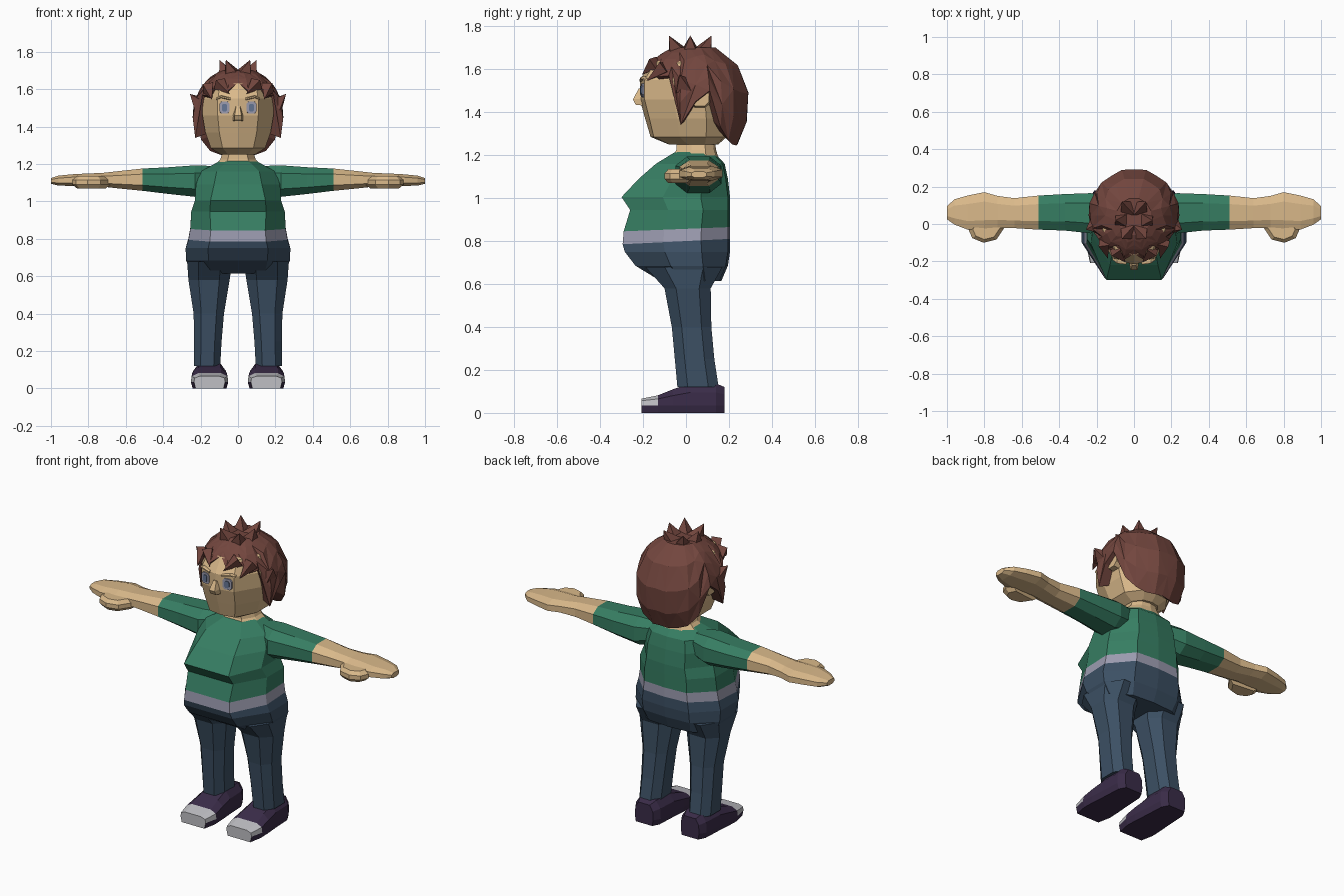
import bpy, bmesh, math
from mathutils import Vector

if "Cube" in bpy.data.objects:
    bpy.data.objects.remove(bpy.data.objects["Cube"])

COLOURS = {
    "skin": (0.70, 0.485, 0.255), "shirt_green": (0.037, 0.205, 0.122),
    "hem_lilac": (0.33, 0.33, 0.43), "jeans_blue": (0.045, 0.08, 0.127),
    "hair_brown": (0.17, 0.061, 0.048), "shoe_purple": (0.042, 0.025, 0.065),
    "toe_white": (0.52, 0.52, 0.55), "eye_blue": (0.13, 0.18, 0.30),
}
MATS = {}
for name, c in COLOURS.items():
    MATS[name] = bpy.data.materials.new(name)
    MATS[name].diffuse_color = (*c, 1)


def finish(bm, name, mats, rule=None):
    """Turn a bmesh into an object; rule(face centre) picks the material."""
    bmesh.ops.recalc_face_normals(bm, faces=bm.faces)
    for f in bm.faces:
        f.material_index = rule(f.calc_center_median()) if rule else 0
    me = bpy.data.meshes.new(name)
    bm.to_mesh(me)
    bm.free()
    for m in mats:
        me.materials.append(MATS[m])
    ob = bpy.data.objects.new(name, me)
    bpy.context.collection.objects.link(ob)
    return ob


def loft(name, rings, mats, rule=None):
    """Skin a list of equal-length point rings and cap both ends."""
    bm = bmesh.new()
    vs = [[bm.verts.new(p) for p in r] for r in rings]
    n = len(vs[0])
    for a, b in zip(vs, vs[1:]):
        for i in range(n):
            bm.faces.new((a[i], a[(i + 1) % n], b[(i + 1) % n], b[i]))
    bm.faces.new(vs[0])
    bm.faces.new(vs[-1])
    return finish(bm, name, mats, rule)


def body_ring(z, hw, yf, yb, fx=0.57, tilt=0.0, bulge=0.0):
    """Ten-sided horizontal section with a broad front and back."""
    d = yb - yf
    half = [(fx * hw, yf + bulge), (hw, yf + 0.38 * d), (hw, yb - 0.27 * d), (0.55 * hw, yb - 0.01)]
    pts = [(0, yf)] + half + [(0, yb)] + [(-x, y) for x, y in reversed(half)]
    return [(x, y, z + tilt * y) for x, y in pts]


def octagon(c, u, v, k=0.5):
    """Chamfered rectangle around c with half axes u and v."""
    c, u, v = Vector(c), Vector(u), Vector(v)
    return [c + u * a + v * b for a, b in
            ((1, -k), (1, k), (k, 1), (-k, 1), (-1, k), (-1, -k), (-k, -1), (k, -1))]


def spike(bm, base, tip, r):
    """Four-sided hair tuft."""
    base, tip = Vector(base), Vector(tip)
    d = (tip - base).normalized()
    u = d.orthogonal().normalized()
    w = d.cross(u)
    ring = [bm.verts.new(base + r * (u * math.cos(t) + w * math.sin(t)))
            for t in (0, math.pi / 2, math.pi, 1.5 * math.pi)]
    top = bm.verts.new(tip)
    for i in range(4):
        bm.faces.new((ring[i], ring[(i + 1) % 4], top))
    bm.faces.new(ring)


# Torso: shirt, hem band and hips in one skin
loft("torso", [
    body_ring(1.215, 0.10, -0.05, 0.13),
    body_ring(1.16, 0.20, -0.14, 0.18),
    body_ring(1.09, 0.225, -0.22, 0.195),
    body_ring(1.005, 0.23, -0.30, 0.205, 0.64),
    body_ring(0.945, 0.25, -0.26, 0.205, 0.6),
    body_ring(0.857, 0.255, -0.29, 0.205, tilt=0.04),
    body_ring(0.80, 0.265, -0.295, 0.205, tilt=0.05),
    body_ring(0.75, 0.28, -0.285, 0.205),
    body_ring(0.685, 0.278, -0.235, 0.195),
    body_ring(0.615, 0.25, -0.12, 0.165),
], ["shirt_green", "hem_lilac", "jeans_blue"],
    lambda c: 0 if c.z > 0.87 else 1 if c.z > 0.80 else 2)

# Neck and head
loft("neck", [body_ring(1.19, 0.13, -0.06, 0.15), body_ring(1.225, 0.095, -0.045, 0.14),
              body_ring(1.30, 0.07, -0.04, 0.13)], ["skin"])
loft("head", [
    body_ring(1.25, 0.09, -0.08, 0.15),
    body_ring(1.285, 0.145, -0.165, 0.19, bulge=0.015),
    body_ring(1.37, 0.175, -0.19, 0.20, bulge=0.02),
    body_ring(1.46, 0.19, -0.215, 0.20, bulge=0.022),
    body_ring(1.55, 0.19, -0.215, 0.20, bulge=0.022),
    body_ring(1.63, 0.165, -0.165, 0.18, bulge=0.02),
    body_ring(1.67, 0.10, -0.08, 0.12),
], ["skin"])
loft("nose", [[(-0.03, -0.19, 1.43), (0.03, -0.19, 1.43), (0.018, -0.235, 1.435), (-0.018, -0.235, 1.435)],
              [(-0.03, -0.19, 1.465), (0.03, -0.19, 1.465), (0.018, -0.247, 1.46), (-0.018, -0.247, 1.46)],
              [(-0.015, -0.19, 1.51), (0.015, -0.19, 1.51), (0.01, -0.22, 1.51), (-0.01, -0.22, 1.51)]], ["skin"])

# Hair shell: each azimuth runs from the crown down to its own edge height
EDGE = [1.635, 1.59, 1.635, 1.565, 1.57, 1.34, 1.45, 1.50, 1.33, 1.27, 1.25, 1.245, 1.25]
bm = bmesh.new()
LEVELS = 5


def hair_point(k, t):
    i = min(k, 24 - k)
    a = math.radians(15 * k)
    edge = math.asin(max(-1, min(1, (EDGE[i] - 1.46) / 0.26)))
    e = math.radians(68) * (1 - t) + edge * t
    c = math.cos(e) ** (1 if e > 0 else 0.45)
    c *= 1 if k % 2 else 0.97
    ry = 0.285 if math.cos(a) > 0 else 0.255
    return (0.25 * c * math.sin(a), 0.045 - ry * c * math.cos(a), 1.46 + 0.26 * math.sin(e))


cols = [[bm.verts.new(hair_point(k, j / (LEVELS - 1))) for j in range(LEVELS)] for k in range(24)]
crown, core = bm.verts.new((0, 0.03, 1.70)), bm.verts.new((0, 0.05, 1.42))
for k in range(24):
    a, b = cols[k], cols[(k + 1) % 24]
    bm.faces.new((crown, a[0], b[0]))
    bm.faces.new((core, b[-1], a[-1]))
    for j in range(LEVELS - 1):
        if (j + k) % 2:
            bm.faces.new((a[j], a[j + 1], b[j + 1]))
            bm.faces.new((a[j], b[j + 1], b[j]))
        else:
            bm.faces.new((a[j], a[j + 1], b[j]))
            bm.faces.new((b[j], a[j + 1], b[j + 1]))
# Crown tufts, side tufts and fringe tufts
for k in range(6):
    a = math.radians(60 * k + 30)
    x, y = math.sin(a), math.cos(a)
    spike(bm, (0.065 * x, 0.02 + 0.07 * y, 1.675), (0.13 * x * 1.5 / (1 + abs(x)), 0.02 + 0.115 * y, 1.757), 0.055)
for s in (-1, 1):
    spike(bm, (s * 0.205, -0.01, 1.52), (s * 0.257, -0.03, 1.575), 0.05)
    spike(bm, (s * 0.10, -0.14, 1.63), (s * 0.045, -0.205, 1.575), 0.04)
    spike(bm, (s * 0.16, -0.10, 1.61), (s * 0.14, -0.185, 1.545), 0.04)
finish(bm, "hair", ["hair_brown"])

for s, side in ((-1, "left"), (1, "right")):
    # Eye: pale block with a blue iris plate
    def eye_ring(y, w, h, z=1.502):
        return octagon((s * 0.072, y, z), (w, s * w * 0.12, 0), (0, 0, h), 0.6)
    loft(side + "_eye", [eye_ring(-0.17, 0.03, 0.034), eye_ring(-0.207, 0.027, 0.032)], ["hem_lilac"])
    loft(side + "_iris", [eye_ring(-0.205, 0.014, 0.02), eye_ring(-0.212, 0.014, 0.02)], ["eye_blue"])
    # Brow ridge
    loft(side + "_brow", [octagon((s * x, y, z), (0, 0.014, 0), (0, 0, 0.007))
                          for x, y, z in ((0.04, -0.203, 1.548), (0.09, -0.197, 1.56), (0.115, -0.178, 1.55))], ["skin"])
    # Ear
    loft(side + "_ear", [octagon((s * x, 0.065, 1.47), (0, r, 0), (0, 0, r))
                         for x, r in ((0.17, 0.05), (0.215, 0.042))], ["skin"])

    # Arm: sleeve, forearm and mitten hand; rows are x, y range, z range
    arm = [(0.14, 0.0, 0.14, 1.05, 1.19), (0.23, -0.05, 0.165, 1.025, 1.193), (0.37, -0.035, 0.16, 1.04, 1.183),
           (0.51, -0.03, 0.152, 1.057, 1.176), (0.64, -0.022, 0.138, 1.07, 1.162),
           (0.73, -0.02, 0.15, 1.08, 1.152), (0.80, -0.03, 0.17, 1.08, 1.15),
           (0.89, -0.03, 0.152, 1.083, 1.145), (0.96, -0.003, 0.132, 1.085, 1.138),
           (1.0, 0.025, 0.095, 1.095, 1.125)]
    loft(side + "_arm", [octagon((s * x, (y0 + y1) / 2, (z0 + z1) / 2), (0, (y1 - y0) / 2, 0),
                                 (0, 0, (z1 - z0) / 2)) for x, y0, y1, z0, z1 in arm],
         ["shirt_green", "skin"], lambda c: int(abs(c.x) > 0.5))
    # Thumb
    thumb = [(0.68, 0.0), (0.735, -0.083), (0.805, -0.10), (0.865, -0.075), (0.885, -0.03), (0.86, 0.02)]
    mid = Vector((0.79, -0.03))
    loft(side + "_thumb", [[(s * (mid.x + (x - mid.x) * k), mid.y + (y - mid.y) * k, z) for x, y in thumb]
                           for z, k in ((1.07, 0.75), (1.09, 1), (1.115, 1), (1.135, 0.75))], ["skin"])

    # Trouser leg; rows are z, x range, y range
    leg = [(0.68, 0.03, 0.272, -0.19, 0.17), (0.58, 0.045, 0.265, -0.10, 0.115),
           (0.40, 0.075, 0.237, -0.066, 0.118), (0.25, 0.088, 0.235, -0.052, 0.132),
           (0.12, 0.095, 0.235, -0.04, 0.152)]
    loft(side + "_leg", [octagon((s * (a + b) / 2, (c + d) / 2, z), ((b - a) / 2, 0, 0), (0, (d - c) / 2, 0))
                         for z, a, b, c, d in leg], ["jeans_blue"])

    # Shoe: sections along y with a pale toe cap; rows are y, half width, height
    def shoe_ring(y, w, h):
        half = [(0.9 * w, 0.0), (w, 0.035), (0.96 * w, 0.55 * h + 0.02), (0.62 * w, h)]
        return [(s * 0.152 + x, y, z) for x, z in half + [(-x, z) for x, z in reversed(half)]]
    loft(side + "_shoe", [shoe_ring(*r) for r in (
        (0.18, 0.06, 0.12), (0.14, 0.083, 0.137), (0.02, 0.09, 0.137),
        (-0.06, 0.097, 0.11), (-0.13, 0.10, 0.082), (-0.208, 0.083, 0.066))],
        ["shoe_purple", "toe_white"], lambda c: int(c.y < -0.14 and c.z > 0.033))

for m in bpy.data.materials:
    if m.users and not m.is_grease_pencil:
        m.use_nodes = True
        m.node_tree.nodes["Principled BSDF"].inputs["Base Color"].default_value = m.diffuse_color
